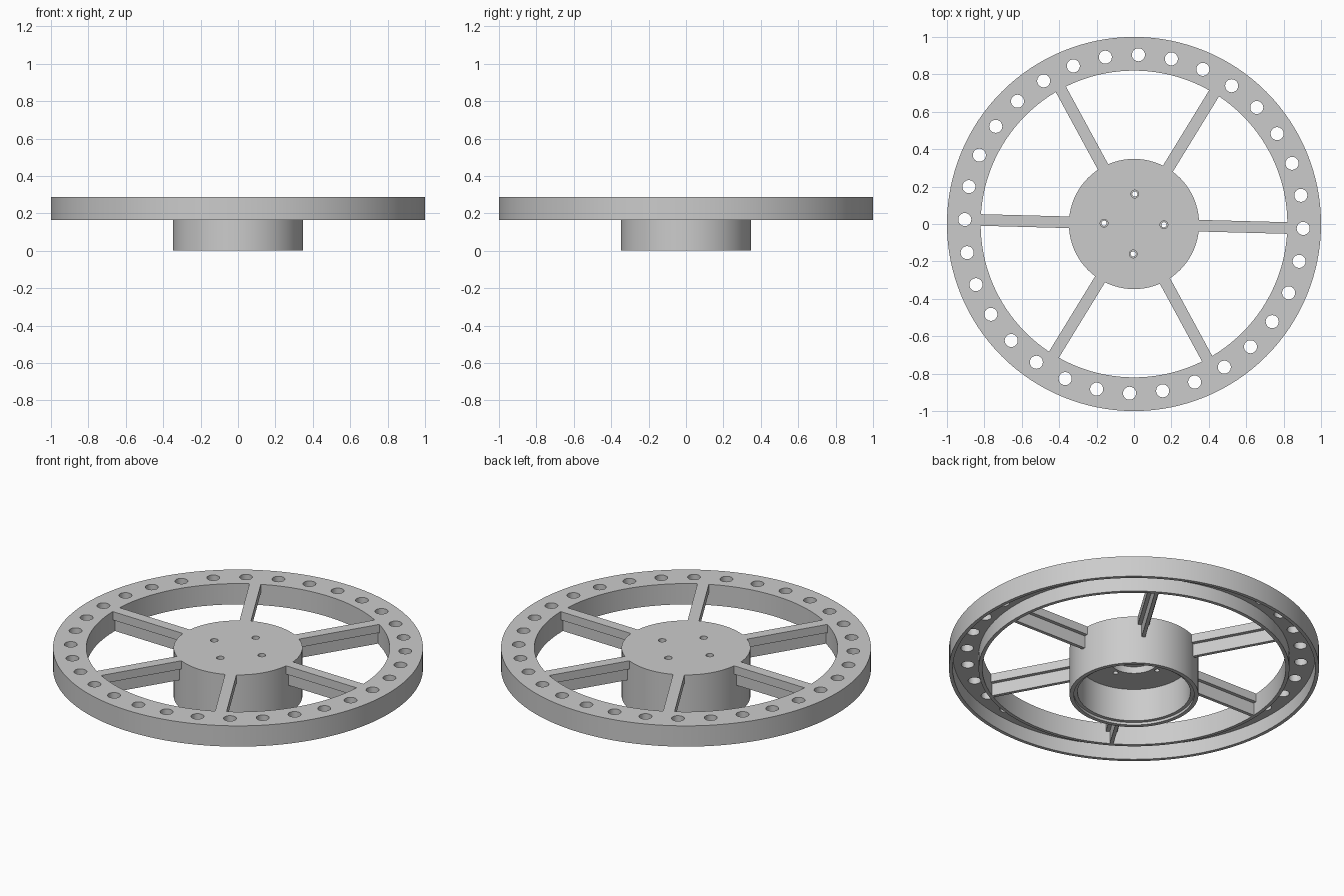
import bpy
import bmesh
from math import pi, cos, sin, radians
from mathutils import Matrix

cube = bpy.data.objects.get("Cube")
if cube:
    bpy.data.objects.remove(cube, do_unlink=True)

TURN = radians(-1.5)      # whole wheel is turned slightly
TOP, RIM_BASE = 0.288, 0.164

grey = bpy.data.materials.new("plain grey")
grey.use_nodes = True
grey.diffuse_color = (0.6, 0.6, 0.6, 1)
grey.node_tree.nodes["Principled BSDF"].inputs["Base Color"].default_value = (0.6, 0.6, 0.6, 1)


def finish(name, bm):
    """Turn a bmesh into a named object in the scene."""
    bmesh.ops.recalc_face_normals(bm, faces=bm.faces)
    mesh = bpy.data.meshes.new(name)
    bm.to_mesh(mesh)
    bm.free()
    mesh.materials.append(grey)
    obj = bpy.data.objects.new(name, mesh)
    bpy.context.collection.objects.link(obj)
    return obj


def activate(obj):
    bpy.ops.object.select_all(action='DESELECT')
    obj.select_set(True)
    bpy.context.view_layer.objects.active = obj


def lathe(name, profile, closed, steps=128):
    """Revolve a (radius, height) profile about the z axis."""
    bm = bmesh.new()
    verts = [bm.verts.new((r, 0, z)) for r, z in profile]
    edges = [bm.edges.new(pair) for pair in zip(verts, verts[1:])]
    if closed:
        edges.append(bm.edges.new((verts[-1], verts[0])))
    bmesh.ops.spin(bm, geom=verts + edges, cent=(0, 0, 0), axis=(0, 0, 1),
                   angle=2 * pi, steps=steps)
    bmesh.ops.remove_doubles(bm, verts=bm.verts, dist=1e-5)
    return finish(name, bm)


def drill(obj, count, ring, radius, low, high, sides=24):
    """Cut a ring of round vertical holes."""
    bm = bmesh.new()
    for i in range(count):
        a = TURN + 2 * pi * i / count
        place = Matrix.Translation((ring * cos(a), ring * sin(a), (low + high) / 2))
        bmesh.ops.create_cone(bm, cap_ends=True, segments=sides, radius1=radius,
                              radius2=radius, depth=high - low, matrix=place)
    cutter = finish("hole_cutter", bm)
    cutter.hide_render = True
    mod = obj.modifiers.new("holes", 'BOOLEAN')
    mod.operation, mod.solver, mod.object = 'DIFFERENCE', 'EXACT', cutter
    activate(obj)
    bpy.ops.object.modifier_apply(modifier=mod.name)
    bpy.data.objects.remove(cutter, do_unlink=True)


# Rim: a channel open at the bottom
ceiling = TOP - 0.04
rim = lathe("rim", [(0.82, RIM_BASE), (0.82, TOP), (1, TOP), (1, RIM_BASE),
                    (0.98, RIM_BASE), (0.98, ceiling), (0.84, ceiling),
                    (0.84, RIM_BASE)], True)
drill(rim, 32, 0.905, 0.035, 0.2, 0.4)

# Hub: a cup open at the bottom, stepped lip, recess under its plate
hub = lathe("hub", [(0, TOP), (0.348, TOP), (0.348, 0), (0.325, 0),
                    (0.325, 0.015), (0.305, 0.015), (0.305, 0.21),
                    (0.13, 0.21), (0.13, 0.25), (0, 0.25)], False)
drill(hub, 4, 0.16, 0.014, 0.1, 0.4)
drill(hub, 4, 0.16, 0.021, TOP - 0.03, 0.4)

# Spokes: T-section bars, wide flange above a thin web
half, web, step = 0.031, 0.01, TOP - 0.05
section = [(-half, TOP), (half, TOP), (half, step), (web, step), (web, RIM_BASE),
           (-web, RIM_BASE), (-web, step), (-half, step)]
spokes = []
for i in range(6):
    bm = bmesh.new()
    face = bm.faces.new([bm.verts.new((0.343, y, z)) for y, z in section])
    bar = bmesh.ops.extrude_face_region(bm, geom=[face], use_keep_orig=True)["geom"]
    bmesh.ops.translate(bm, vec=(0.48, 0, 0),
                        verts=[v for v in bar if isinstance(v, bmesh.types.BMVert)])
    bmesh.ops.rotate(bm, verts=bm.verts, cent=(0, 0, 0),
                     matrix=Matrix.Rotation(TURN + i * pi / 3, 3, 'Z'))
    spokes.append(finish(f"spoke_{i + 1}", bm))

# Round parts are smooth with sharp edges kept
for obj in (rim, hub):
    activate(obj)
    bpy.ops.object.shade_smooth_by_angle(angle=radians(30))
